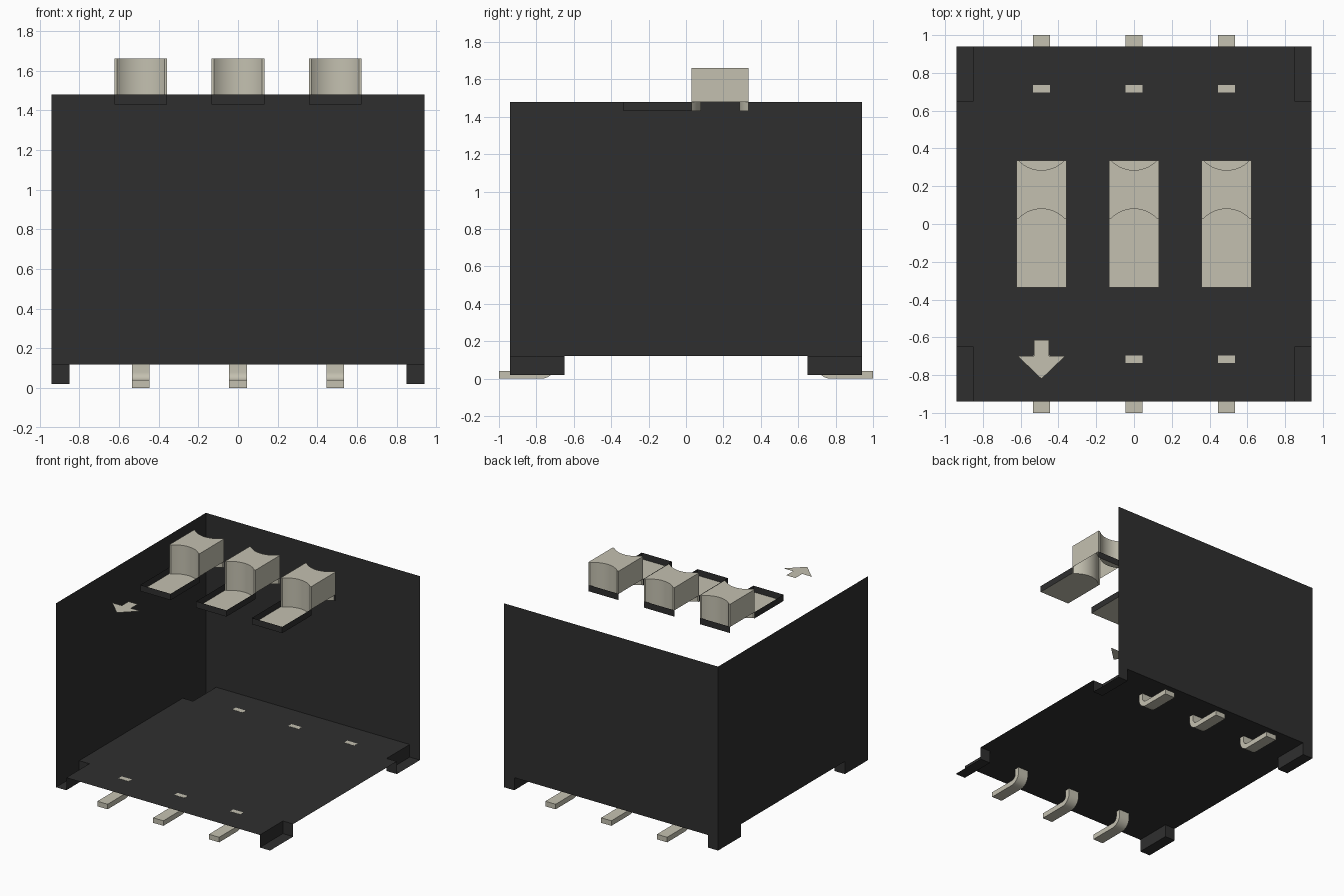
import bpy, bmesh, math

if "Cube" in bpy.data.objects:
    bpy.data.objects.remove(bpy.data.objects["Cube"], do_unlink=True)


def material(name, rgb):
    m = bpy.data.materials.new(name)
    m.use_nodes = True
    m.diffuse_color = (*rgb, 1)
    bsdf = m.node_tree.nodes["Principled BSDF"]
    bsdf.inputs["Base Color"].default_value = (*rgb, 1)
    bsdf.inputs["Roughness"].default_value = 0.7
    return m


BLACK = material("black plastic", (0.028, 0.028, 0.028))
CREAM = material("cream plastic", (0.55, 0.53, 0.435))


def build(name, polygons, mat, smooth=False):
    """Weld a list of polygons into one object."""
    bm = bmesh.new()
    for poly in polygons:
        bm.faces.new([bm.verts.new(p) for p in poly])
    bmesh.ops.remove_doubles(bm, verts=bm.verts, dist=1e-5)
    bmesh.ops.recalc_face_normals(bm, faces=bm.faces)
    me = bpy.data.meshes.new(name)
    bm.to_mesh(me)
    bm.free()
    me.materials.append(mat)
    if smooth:
        me.shade_smooth()
        me.set_sharp_from_angle(angle=math.radians(35))
    ob = bpy.data.objects.new(name, me)
    bpy.context.collection.objects.link(ob)
    return ob


def strip(path, z0, z1):
    """Upright wall following a plan path of (x, y) points."""
    return [[(*a, z0), (*b, z0), (*b, z1), (*a, z1)] for a, b in zip(path, path[1:])]


def flat(path, z):
    return [(x, y, z) for x, y in path]


# Case: overall half width, foot inner edges and heights
W, FX, FY = 0.94, 0.85, 0.65
FOOT, FLOOR, TOP = 0.02, 0.12, 1.48


def wall_outline(f):
    return [(-W, FOOT), (-f, FOOT), (-f, FLOOR), (f, FLOOR),
            (f, FOOT), (W, FOOT), (W, TOP), (-W, TOP)]


build("back_wall", [[(u, W, z) for u, z in wall_outline(FX)]], BLACK)
build("left_wall", [[(-W, u, z) for u, z in wall_outline(FY)]], BLACK)

# Floor with notched corners
floor = [(-FX, -W), (FX, -W), (FX, -FY), (W, -FY), (W, FY), (FX, FY),
         (FX, W), (-FX, W), (-FX, FY), (-W, FY), (-W, -FY), (-FX, -FY)]
build("case_floor", [flat(floor, FLOOR)], BLACK)

# Corner feet: sole and two inner sides
for sx, sy in ((-1, -1), (1, -1), (-1, 1), (1, 1)):
    inner = [(sx * FX, sy * W), (sx * FX, sy * FY), (sx * W, sy * FY)]
    sole = flat(inner + [(sx * W, sy * W)], FOOT)
    build("foot", strip(inner, FOOT, FLOOR) + [sole], BLACK)

# Switches: pocket walls, pocket floor and raised slider with scooped ends
HW, Y0, Y1, Y2 = 0.133, -0.335, 0.03, 0.335
LOW, HIGH = 1.43, 1.66


def scoop(cx, y, direction, n=14):
    """Shallow arc running across the slider from -x to +x."""
    half, depth = 0.12, 0.05
    r = (half ** 2 + depth ** 2) / (2 * depth)
    a = math.asin(half / r)
    angles = [-a + 2 * a * i / n for i in range(n + 1)]
    return [(cx + r * math.sin(t), y + direction * (r * math.cos(t) - r + depth))
            for t in angles]


PITCH = (-0.49, 0.0, 0.49)
for cx in PITCH:
    l, r = cx - HW, cx + HW
    front_arc, back_arc = scoop(cx, Y1, 1), scoop(cx, Y2, -1)
    front = [(l, Y1)] + front_arc + [(r, Y1)]
    back = [(l, Y2)] + back_arc + [(r, Y2)]
    build("pocket_walls", strip([(l, Y1), (l, Y0), (r, Y0), (r, Y1)], LOW, TOP)
          + strip([(l, Y2), (r, Y2)], LOW, TOP), BLACK)
    build("pocket_floor", [flat([(r, Y0), (l, Y0)] + front, LOW),
                           flat(back_arc, LOW)], CREAM)
    build("slider", strip(front, LOW, HIGH) + strip(back, LOW, HIGH)
          + strip([(l, Y1), (l, Y2)], TOP, HIGH)
          + strip([(r, Y1), (r, Y2)], TOP, HIGH)
          + [flat(front + back[::-1], HIGH)], CREAM, smooth=True)

# Arrow mark on the top, pointing to the front
arrow = [(-0.53, -0.615), (-0.53, -0.70), (-0.615, -0.70), (-0.49, -0.82),
         (-0.365, -0.70), (-0.45, -0.70), (-0.45, -0.615)]
build("arrow_mark", [flat(arrow, TOP)], CREAM)

# Pins: flat foot, rounded bend, short leg up into the floor
PW, T, INNER, OUTER = 0.045, 0.04, 0.04, 0.08
BEND_Y, BEND_Z = 0.735 + INNER, OUTER


def bend(radius):
    return [(BEND_Y - radius * math.sin(t), BEND_Z - radius * math.cos(t))
            for t in [math.pi / 2 * i / 8 for i in range(9)]]


lower = [(1.0, 0.0)] + bend(OUTER) + [(0.695, 0.121)]
upper = [(1.0, T)] + bend(INNER) + [(0.735, 0.121)]
for side, label in ((-1, "front_pin"), (1, "back_pin")):
    for cx in PITCH:
        polys = []
        for i in range(len(lower) - 1):
            ring = [lower[i], lower[i + 1], upper[i + 1], upper[i]]
            for x in (cx - PW, cx + PW):
                polys.append([(x, side * y, z) for y, z in ring])
        outline = lower + upper[::-1]
        for (ya, za), (yb, zb) in zip(outline, outline[1:] + outline[:1]):
            polys.append([(cx - PW, side * ya, za), (cx + PW, side * ya, za),
                          (cx + PW, side * yb, zb), (cx - PW, side * yb, zb)])
        build(label, polys, CREAM, smooth=True)
